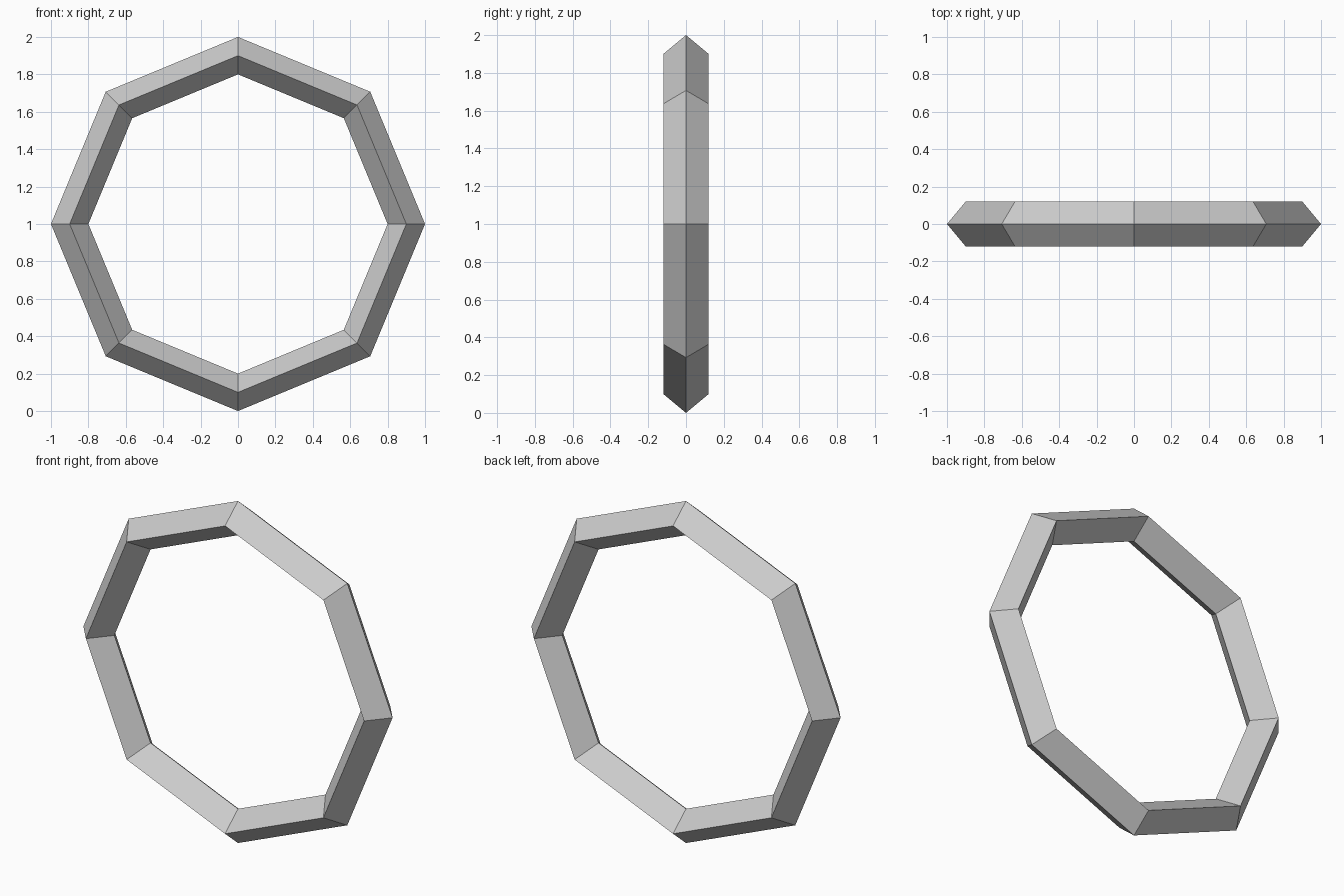
import bpy, bmesh
from math import radians
from mathutils import Matrix, Vector

if "Cube" in bpy.data.objects:
    bpy.data.objects.remove(bpy.data.objects["Cube"])

SIDES = 8
# diamond cross-section: (radius, y)
PROFILE = [(1.0, 0.0), (0.9, 0.12), (0.8, 0.0), (0.9, -0.12)]

# octagonal ring standing upright, swept around the y axis
bm = bmesh.new()
loops = []
for i in range(SIDES):
    turn = Matrix.Rotation(radians(360 / SIDES * i), 3, 'Y')
    loops.append([bm.verts.new(turn @ Vector((r, y, 0)) + Vector((0, 0, 1)))
                  for r, y in PROFILE])
for i in range(SIDES):
    a, b = loops[i], loops[(i + 1) % SIDES]
    for j in range(len(PROFILE)):
        k = (j + 1) % len(PROFILE)
        bm.faces.new((a[j], a[k], b[k], b[j]))
bmesh.ops.recalc_face_normals(bm, faces=bm.faces)

mesh = bpy.data.meshes.new("octagonal_ring")
bm.to_mesh(mesh)
bm.free()
ring = bpy.data.objects.new("octagonal_ring", mesh)
bpy.context.collection.objects.link(ring)
